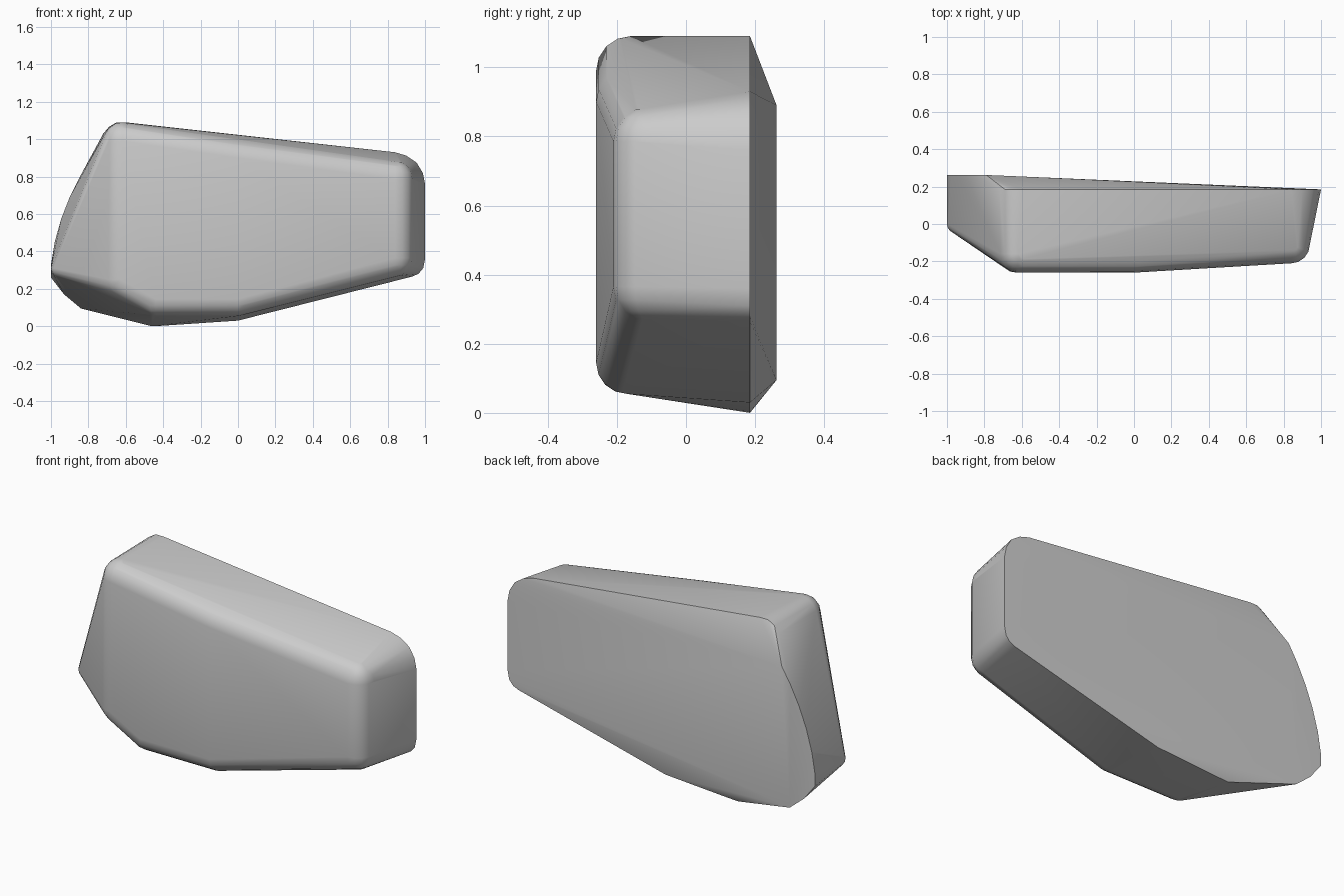
import bpy, bmesh
from mathutils import Vector
from math import sin, cos, pi

if "Cube" in bpy.data.objects:
    bpy.data.objects.remove(bpy.data.objects["Cube"])

bm = bmesh.new()

# Rounded front corners: x, y, z of the centre and the rounding radius
corners = [
    (-0.62, -0.16, 0.99, 0.10), (0.0, -0.165, 0.90, 0.095),
    (0.84, -0.11, 0.785, 0.10), (0.84, -0.11, 0.365, 0.10),
    (0.0, -0.17, 0.145, 0.09), (-0.44, -0.17, 0.145, 0.09),
    (-0.63, -0.17, 0.25, 0.09), (-0.95, 0.0, 0.31, 0.05),
]
for x, y, z, r in corners:
    for i in range(9):
        lat = -pi / 2 + pi * i / 8
        for j in range(16 if 0 < i < 8 else 1):
            a = 2 * pi * j / 16
            bm.verts.new(Vector((x, y, z)) + r * Vector((cos(lat) * cos(a), cos(lat) * sin(a), sin(lat))))

# Curved left end of the back face, furthest back
for x, z in [(-0.84, 0.095), (-0.93, 0.17), (-1, 0.26), (-1, 0.33), (-0.98, 0.45),
             (-0.945, 0.575), (-0.90, 0.69), (-0.845, 0.80), (-0.79, 0.89)]:
    bm.verts.new((x, 0.262, z))

# Outline of the rest of the back edge
for x, z in [(-0.72, 1.03), (-0.69, 1.066), (-0.65, 1.09), (-0.60, 1.09),
             (0.84, 0.93), (0.90, 0.912), (0.955, 0.875), (0.988, 0.82), (1, 0.76),
             (1, 0.36), (0.99, 0.31), (0.965, 0.28), (0.93, 0.265),
             (0.0, 0.03), (-0.40, 0.003), (-0.46, 0.0)]:
    bm.verts.new((x, 0.185, z))

# Wrap one convex skin around all of it
hull = bmesh.ops.convex_hull(bm, input=bm.verts)
inside = {v for v in hull["geom_interior"] + hull["geom_unused"] if isinstance(v, bmesh.types.BMVert)}
bmesh.ops.delete(bm, geom=list(inside), context='VERTS')
bmesh.ops.dissolve_limit(bm, angle_limit=0.01, verts=bm.verts, edges=bm.edges)
bmesh.ops.recalc_face_normals(bm, faces=bm.faces)

mesh = bpy.data.meshes.new("rounded_block")
bm.to_mesh(mesh)
bm.free()
block = bpy.data.objects.new("rounded_block", mesh)
bpy.context.collection.objects.link(block)
bpy.context.view_layer.objects.active = block
block.select_set(True)
bpy.ops.object.shade_smooth_by_angle(angle=0.52)
